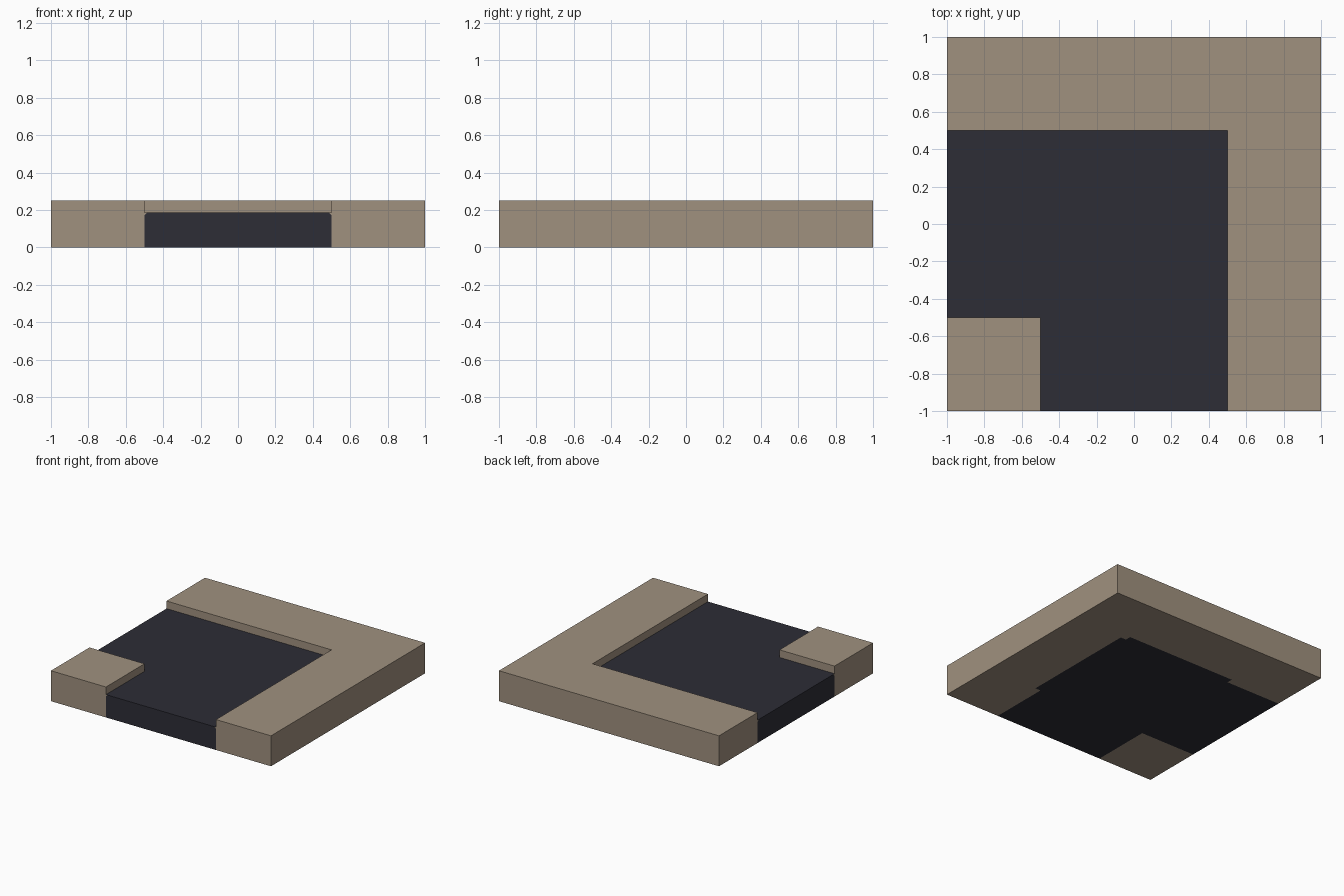
import bpy, bmesh

if "Cube" in bpy.data.objects:
    bpy.data.objects.remove(bpy.data.objects["Cube"])

TAN_H, ROAD_H = 0.25, 0.1875


def material(name, rgb):
    m = bpy.data.materials.new(name)
    m.diffuse_color = (*rgb, 1)
    m.use_nodes = True
    m.node_tree.nodes["Principled BSDF"].inputs["Base Color"].default_value = m.diffuse_color
    return m


tan = material("tan_stone", (0.352, 0.283, 0.212))
dark = material("dark_asphalt", (0.026, 0.026, 0.037))


def cut(bm, faces, co, no):
    geom = set(faces)
    for f in faces:
        geom.update(f.edges)
        geom.update(f.verts)
    bmesh.ops.bisect_plane(bm, geom=list(geom), plane_co=co, plane_no=no, dist=1e-5)


def prism(name, outline, height, mats, detail=None):
    """Extrude a counter-clockwise outline up from the ground."""
    bm = bmesh.new()
    face = bm.faces.new([bm.verts.new((x, y, 0)) for x, y in outline])
    ret = bmesh.ops.extrude_face_region(bm, geom=[face], use_keep_orig=True)
    for v in ret["geom"]:
        if isinstance(v, bmesh.types.BMVert):
            v.co.z = height
    bmesh.ops.recalc_face_normals(bm, faces=bm.faces[:])
    if detail:
        detail(bm)
    me = bpy.data.meshes.new(name)
    bm.to_mesh(me)
    bm.free()
    for m in mats:
        me.materials.append(m)
    ob = bpy.data.objects.new(name, me)
    bpy.context.collection.objects.link(ob)
    return ob


# Asphalt lips showing on the underside, next to the middle of the bend
def underside_lips(bm):
    for axis in (0, 1):
        for d in (-0.5, 0.5, 0.55):
            co, no = [0, 0, 0], [0, 0, 0]
            co[axis], no[axis] = d, 1
            cut(bm, [f for f in bm.faces if f.normal.z < -0.9], co, no)
    for f in bm.faces:
        c = f.calc_center_median()
        if f.normal.z < -0.9 and (
                (0.5 < c.x < 0.55 and abs(c.y) < 0.5) or
                (0.5 < c.y < 0.55 and abs(c.x) < 0.5)):
            f.material_index = 1


# Small tan corners at the top of both open road ends
def end_corners(bm):
    for axis in (0, 1):
        def ends():
            return [f for f in bm.faces if f.normal[axis] < -0.9
                    and f.calc_center_median()[axis] < -0.99]
        for s in (-1, 1):
            co, no = [-1, -1, ROAD_H - 0.015], [0, 0, 1]
            co[1 - axis], no[1 - axis] = 0.5 * s, s
            cut(bm, ends(), co, no)
        for f in ends():
            if f.calc_center_median().z > ROAD_H - 0.02:
                f.material_index = 1


prism("outer_pavement",
      [(0.5, -1), (1, -1), (1, 1), (-1, 1), (-1, 0.5), (0.5, 0.5)],
      TAN_H, [tan, dark], underside_lips)
prism("inner_pavement",
      [(-1, -1), (-0.5, -1), (-0.5, -0.5), (-1, -0.5)], TAN_H, [tan])
prism("road_bend",
      [(-0.5, -1), (0.5, -1), (0.5, 0.5), (-1, 0.5), (-1, -0.5), (-0.5, -0.5)],
      ROAD_H, [dark, tan], end_corners)
